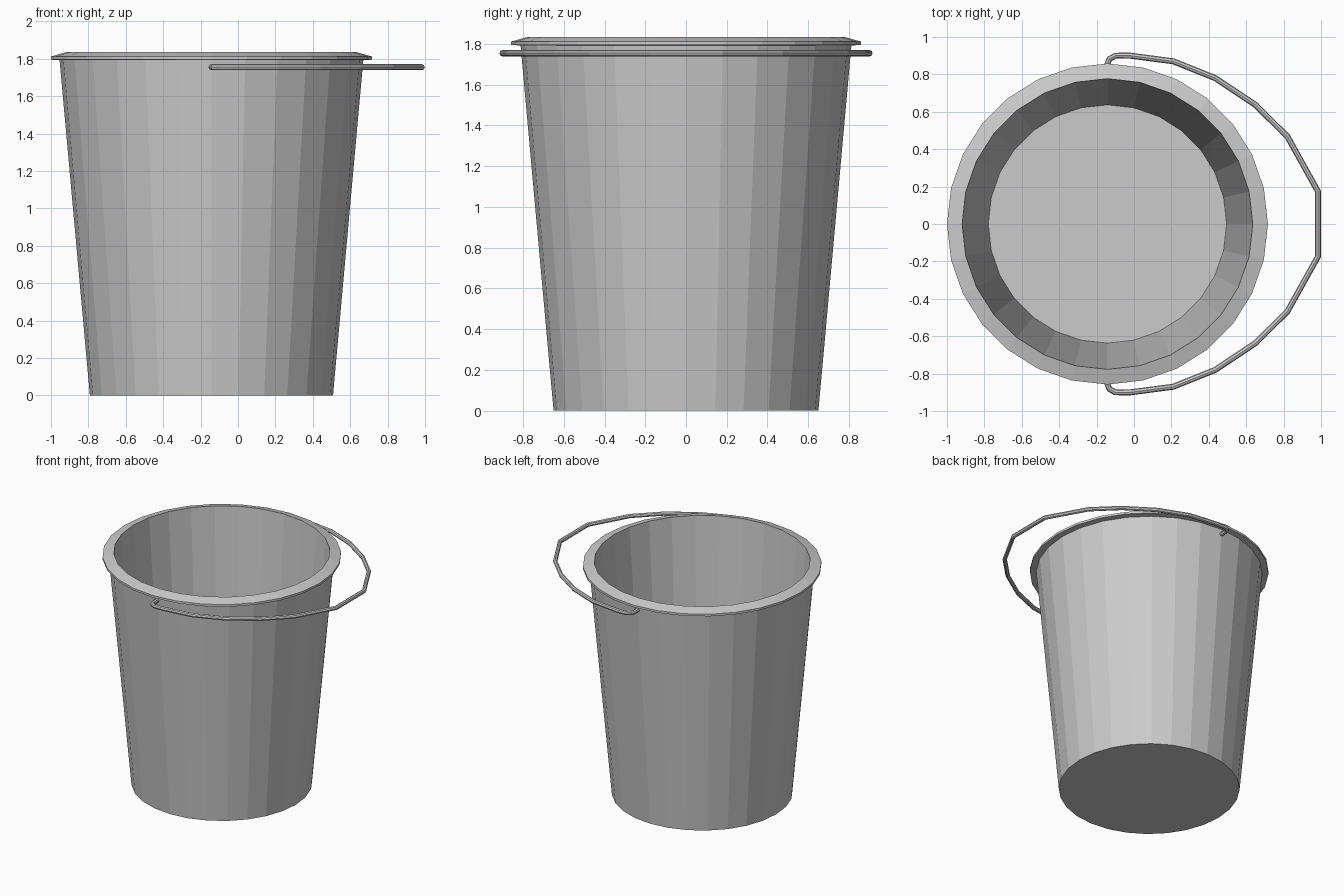
import bpy, bmesh
from math import cos, sin, tau

if "Cube" in bpy.data.objects:
    bpy.data.objects.remove(bpy.data.objects["Cube"])

CX, SIDES = -0.142, 28   # bucket axis and number of facets


def lathe(name, profile):
    """Revolve an (r, z) profile around the bucket axis, capping both ends."""
    bm = bmesh.new()
    rings = [[bm.verts.new((CX + r * cos(tau * i / SIDES), r * sin(tau * i / SIDES), z))
              for i in range(SIDES)] for r, z in profile]
    for a, b in zip(rings, rings[1:]):
        for i in range(SIDES):
            j = (i + 1) % SIDES
            bm.faces.new((a[i], a[j], b[j], b[i]))
    bm.faces.new(rings[0])
    bm.faces.new(rings[-1])
    bmesh.ops.recalc_face_normals(bm, faces=bm.faces)
    mesh = bpy.data.meshes.new(name)
    bm.to_mesh(mesh)
    bm.free()
    obj = bpy.data.objects.new(name, mesh)
    bpy.context.collection.objects.link(obj)
    return obj


# Tapered bucket: underside, outer wall, sloped rim, inner wall, floor
lathe("bucket", [(0.65, 0), (0.812, 1.793), (0.858, 1.795), (0.858, 1.812),
                 (0.777, 1.835), (0.637, 0.015)])

# Bail handle lying level, its hooked ends entering the wall
half = [(0.983, 0.175), (0.82, 0.468), (0.648, 0.638), (0.434, 0.78), (0.21, 0.87),
        (-0.02, 0.9), (-0.10, 0.9), (-0.132, 0.882), (-0.142, 0.855), (-0.142, 0.795)]
path = [(x, -y) for x, y in reversed(half)] + half
curve = bpy.data.curves.new("handle", 'CURVE')
curve.dimensions = '3D'
curve.bevel_depth = 0.016
curve.bevel_resolution = 2
curve.use_fill_caps = True
spline = curve.splines.new('POLY')
spline.points.add(len(path) - 1)
for p, (x, y) in zip(spline.points, path):
    p.co = (x, y, 1.755, 1)
spline.use_smooth = False
handle = bpy.data.objects.new("handle", curve)
bpy.context.collection.objects.link(handle)
bpy.context.view_layer.objects.active = handle
handle.select_set(True)
bpy.ops.object.convert(target='MESH')
